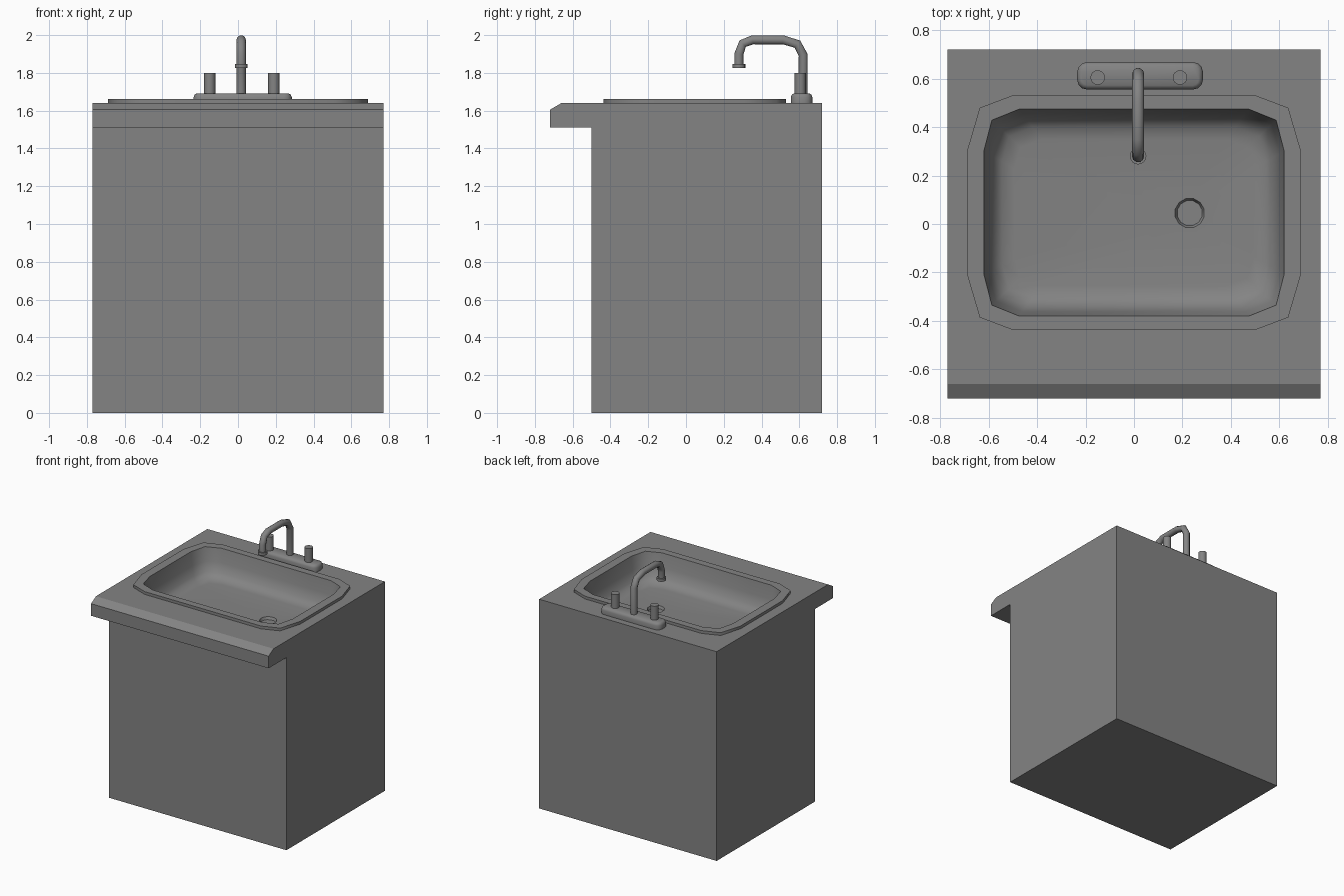
import bpy, bmesh, math

if "Cube" in bpy.data.objects:
    bpy.data.objects.remove(bpy.data.objects["Cube"])

grey = bpy.data.materials.new("plain grey")
grey.diffuse_color = (0.23, 0.23, 0.23, 1)
grey.use_nodes = True
grey.node_tree.nodes["Principled BSDF"].inputs["Base Color"].default_value = grey.diffuse_color


def finish(obj, angle=None):
    if not obj.data.materials:
        obj.data.materials.append(grey)
    if angle:
        bpy.ops.object.select_all(action='DESELECT')
        obj.select_set(True)
        bpy.context.view_layer.objects.active = obj
        bpy.ops.object.shade_smooth_by_angle(angle=math.radians(angle))
    return obj


def from_bmesh(name, bm, angle=None):
    mesh = bpy.data.meshes.new(name)
    bm.to_mesh(mesh)
    bm.free()
    obj = bpy.data.objects.new(name, mesh)
    bpy.context.collection.objects.link(obj)
    return finish(obj, angle)


def octant_loop(corner, cy):
    """Mirror three corner points into a closed 12-point loop."""
    a = list(corner)
    b = [(-x, y) for x, y in reversed(a)]
    c = [(-x, -y) for x, y in a]
    d = [(x, -y) for x, y in reversed(a)]
    return [(x, y + cy) for x, y in a + b + c + d]


def skin(bm, rings):
    """Join successive rings of vertices with quads."""
    for r, s in zip(rings, rings[1:]):
        n = len(r)
        for i in range(n):
            bm.faces.new((r[i], r[(i + 1) % n], s[(i + 1) % n], s[i]))


def cylinder(name, x, y, z0, z1, r, sides=16):
    bm = bmesh.new()
    bmesh.ops.create_cone(bm, cap_ends=True, segments=sides, radius1=r, radius2=r, depth=z1 - z0)
    bmesh.ops.translate(bm, verts=bm.verts, vec=(x, y, (z0 + z1) / 2))
    return from_bmesh(name, bm, 40)


SINK_Y = 0.047
TOP = 1.64
outer = [(0.688, 0.26), (0.637, 0.433), (0.505, 0.483)]
inner = [(0.62, 0.255), (0.587, 0.382), (0.475, 0.427)]

# Cabinet with overhanging, chamfered counter: side profile swept across x
profile = [(0.72, TOP), (0.72, 0), (-0.5, 0), (-0.5, 1.51),
           (-0.72, 1.51), (-0.72, 1.605), (-0.66, TOP)]
bm = bmesh.new()
left = [bm.verts.new((-0.77, y, z)) for y, z in profile]
right = [bm.verts.new((0.77, y, z)) for y, z in profile]
bm.faces.new(left)
bm.faces.new(right)
for i in range(len(profile) - 1):
    bm.faces.new((left[i], left[i + 1], right[i + 1], right[i]))
# Counter top with an opening for the sink
hole = [bm.verts.new((x, y, TOP)) for x, y in octant_loop(outer, SINK_Y)]
edges = [bm.edges.new((hole[i - 1], hole[i])) for i in range(12)]
edges += [bm.edges.get((left[0], right[0])), bm.edges.get((left[-1], right[-1])),
          bm.edges.new((left[0], left[-1])) if not bm.edges.get((left[0], left[-1]))
          else bm.edges.get((left[0], left[-1])),
          bm.edges.get((right[0], right[-1]))]
bmesh.ops.triangle_fill(bm, edges=edges, use_beauty=True, normal=(0, 0, 1))
bmesh.ops.recalc_face_normals(bm, faces=bm.faces)
from_bmesh("cabinet_and_counter", bm)

# Sink: raised rim, curved walls, floor and recessed drain
bm = bmesh.new()


def ring(corner, z, inset=0.0):
    fx = 1 - inset / corner[0][0]
    fy = 1 - inset / corner[2][1]
    pts = octant_loop([(x * fx, y * fy) for x, y in corner], SINK_Y)
    return [bm.verts.new((x, y, z)) for x, y in pts]


def drain_ring(r, z):
    return [bm.verts.new((0.23 + r * math.cos(math.radians(15 + 30 * k)),
                          0.045 + r * math.sin(math.radians(15 + 30 * k)), z)) for k in range(12)]


rings = [ring(outer, TOP), ring(outer, 1.662), ring(inner, 1.662),
         ring(inner, 1.56, 0.018), ring(inner, 1.49, 0.04),
         ring(inner, 1.458, 0.075), ring(inner, 1.45, 0.125),
         drain_ring(0.062, 1.45), drain_ring(0.053, 1.43)]
skin(bm, rings)
bm.faces.new(rings[-1])
bm.normal_update()
from_bmesh("sink_basin", bm, 58)

# Faucet base: rounded plate with a softened upper edge
bm = bmesh.new()


def plate_ring(z, inset):
    hx, hy, r = 0.26 - inset, 0.057 - inset, 0.042 - inset
    verts = []
    for q, (sx, sy) in enumerate([(1, 1), (-1, 1), (-1, -1), (1, -1)]):
        for k in range(4):
            a = math.radians(90 * q + 30 * k)
            verts.append(bm.verts.new((0.025 + sx * (hx - r) + r * math.cos(a),
                                       0.612 + sy * (hy - r) + r * math.sin(a), z)))
    return verts


rings = [plate_ring(TOP, 0), plate_ring(1.672, 0), plate_ring(1.685, 0.006), plate_ring(1.692, 0.018)]
skin(bm, rings)
bm.faces.new(rings[-1])
bm.normal_update()
from_bmesh("faucet_base", bm, 50)

# Tap handles
for side, x in (("left", -0.15), ("right", 0.19)):
    cylinder(side + "_handle", x, 0.605, 1.68, 1.80, 0.03)

# Spout: angular bent tube
path = [(0.62, 1.68), (0.62, 1.895), (0.59, 1.952), (0.515, 1.975),
        (0.352, 1.975), (0.3, 1.955), (0.28, 1.90), (0.28, 1.84)]
curve = bpy.data.curves.new("spout", 'CURVE')
curve.dimensions = '3D'
curve.bevel_depth = 0.025
curve.bevel_resolution = 3
curve.use_fill_caps = True
spline = curve.splines.new('POLY')
spline.points.add(len(path) - 1)
for p, (y, z) in zip(spline.points, path):
    p.co = (0.017, y, z, 1)
spout = bpy.data.objects.new("spout", curve)
bpy.context.collection.objects.link(spout)
bpy.ops.object.select_all(action='DESELECT')
spout.select_set(True)
bpy.context.view_layer.objects.active = spout
bpy.ops.object.convert(target='MESH')
finish(bpy.context.view_layer.objects.active, 50)

# Nozzle ring at the spout tip
cylinder("spout_nozzle", 0.017, 0.28, 1.825, 1.847, 0.034)
